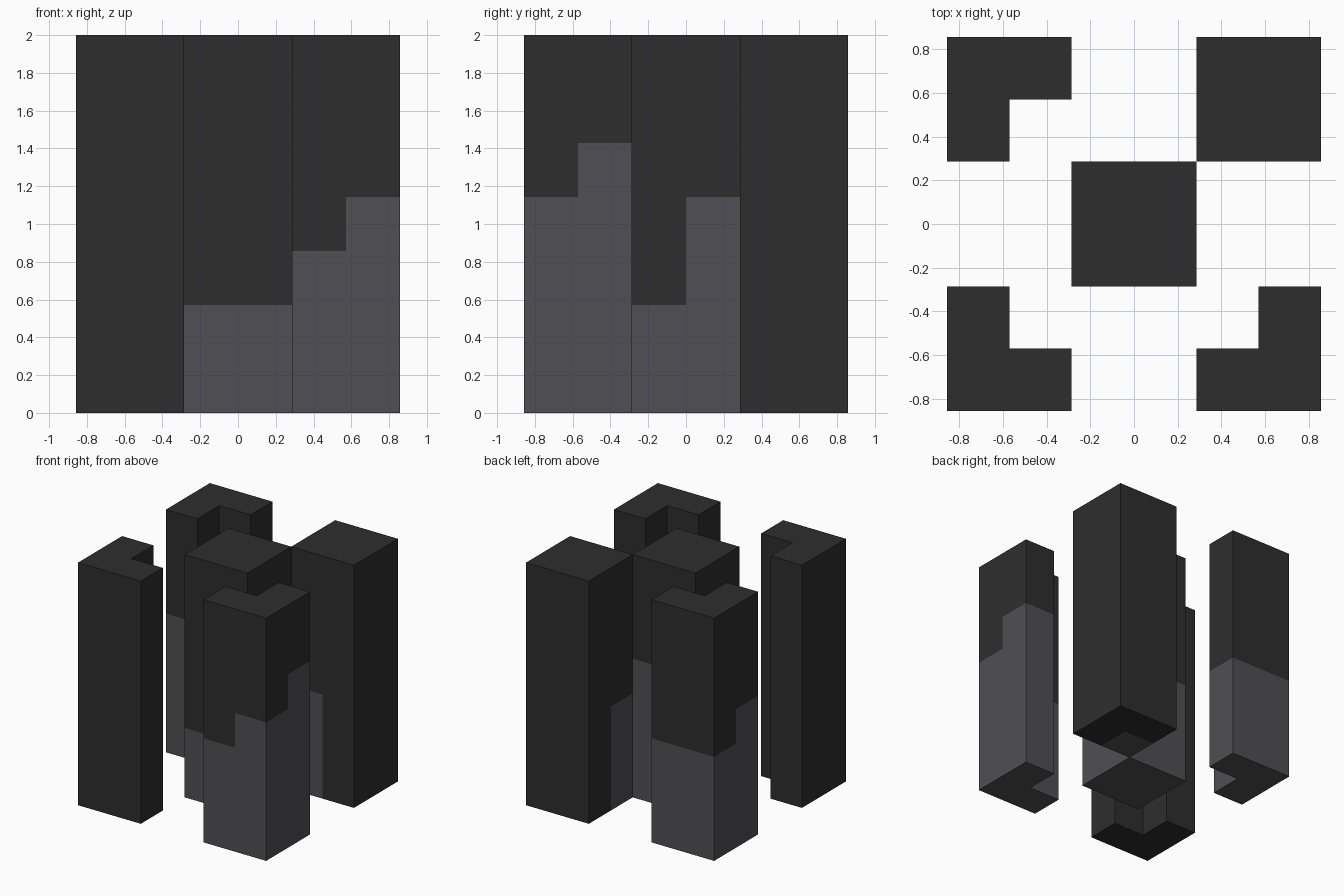
import bpy, bmesh, math

if "Cube" in bpy.data.objects:
    bpy.data.objects.remove(bpy.data.objects["Cube"])

U = 2 / 7          # one cell; every column is 7 cells tall
LEVELS = 7


def make_material(name, color):
    mat = bpy.data.materials.new(name)
    mat.diffuse_color = (*color, 1)
    mat.use_nodes = True
    mat.node_tree.nodes["Principled BSDF"].inputs["Base Color"].default_value = mat.diffuse_color
    return mat


MATERIALS = [make_material("charcoal", (0.027, 0.027, 0.027)),
             make_material("slate_grey", (0.080, 0.078, 0.088))]


def make_column(name, cx, cy, cells):
    """Upright column from square cells {(i, j): grey height in cells}."""
    bm = bmesh.new()

    def quad(points, grey):
        f = bm.faces.new([bm.verts.new((x * U, y * U, z * U)) for x, y, z in points])
        f.material_index = int(grey)

    for (i, j), grey in cells.items():
        x, y = cx + i, cy + j
        corners = [(x, y), (x + 1, y), (x + 1, y + 1), (x, y + 1)]
        # top and bottom caps
        quad([(*c, LEVELS) for c in corners], False)
        quad([(*c, 0) for c in reversed(corners)], grey > 0)
        # outer walls only, dark above the grey height
        for k, (di, dj) in enumerate([(0, -1), (1, 0), (0, 1), (-1, 0)]):
            if (i + di, j + dj) in cells:
                continue
            a, b = corners[k], corners[(k + 1) % 4]
            for z in range(LEVELS):
                quad([(*a, z), (*b, z), (*b, z + 1), (*a, z + 1)], z < grey)

    # weld the cells and merge coplanar faces of one colour
    bmesh.ops.remove_doubles(bm, verts=bm.verts, dist=1e-4)
    bmesh.ops.dissolve_limit(bm, angle_limit=math.radians(1), verts=bm.verts,
                             edges=bm.edges, delimit={'MATERIAL'})
    mesh = bpy.data.meshes.new(name)
    bm.to_mesh(mesh)
    bm.free()
    for mat in MATERIALS:
        mesh.materials.append(mat)
    obj = bpy.data.objects.new(name, mesh)
    bpy.context.collection.objects.link(obj)


# solid columns
make_column("centre_column", -1, -1, {(0, 0): 2, (1, 0): 2, (0, 1): 3, (1, 1): 4})
make_column("back_right_column", 1, 1, {(0, 0): 3, (1, 0): 0, (0, 1): 0, (1, 1): 0})

# L-shaped corner columns, notched on the inner corner
make_column("front_left_column", -3, -3, {(0, 0): 0, (1, 0): 0, (0, 1): 0})
make_column("front_right_column", 1, -3, {(0, 0): 3, (1, 0): 4, (1, 1): 5})
make_column("back_left_column", -3, 1, {(0, 0): 4, (0, 1): 3, (1, 1): 3})
